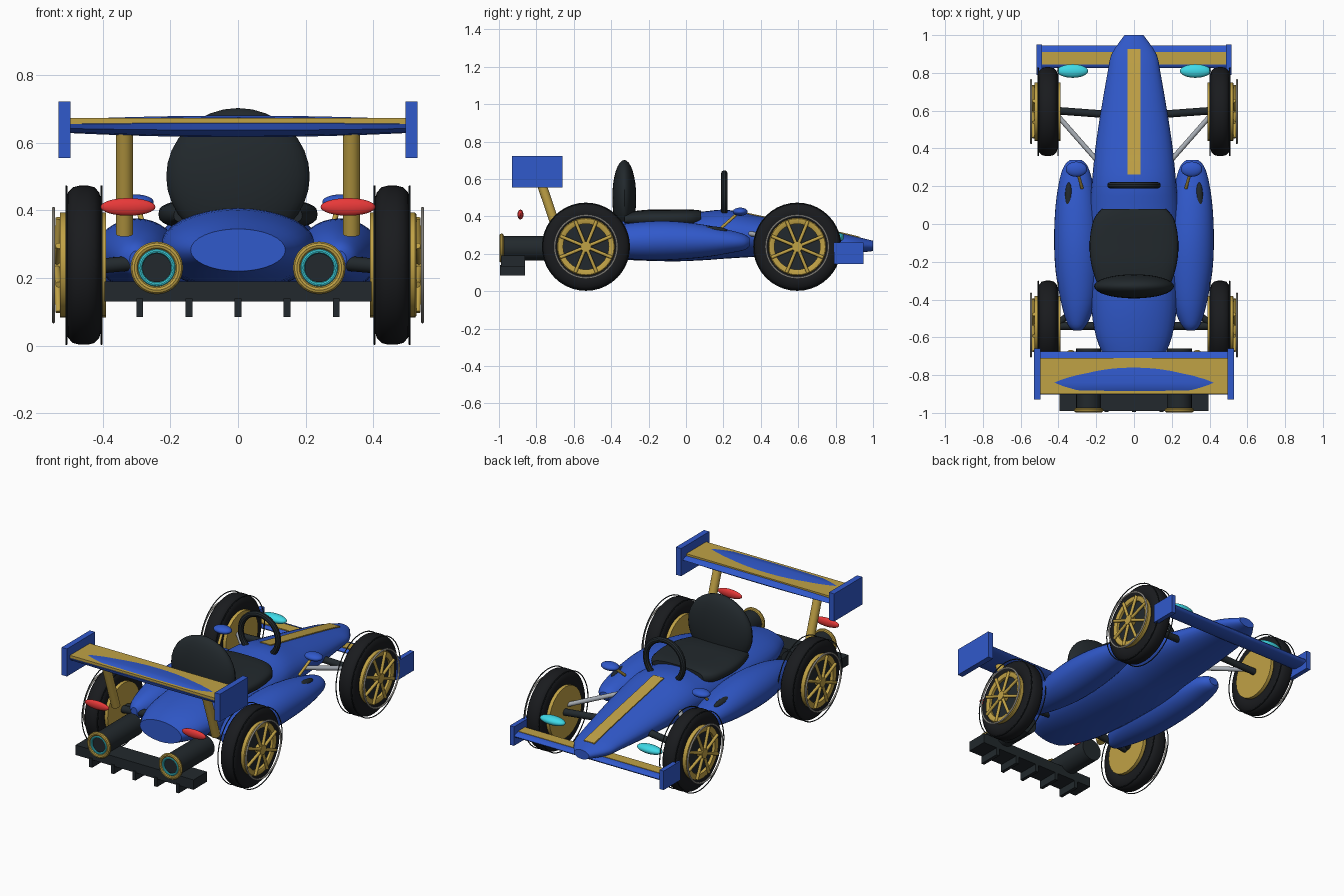
import bpy, bmesh
from math import sin, cos, pi, copysign
from mathutils import Vector, Matrix

if "Cube" in bpy.data.objects:
    bpy.data.objects.remove(bpy.data.objects["Cube"])


def mat(name, r, g, b):
    m = bpy.data.materials.new(name)
    m.diffuse_color = (r, g, b, 1)
    m.use_nodes = True
    m.node_tree.nodes["Principled BSDF"].inputs["Base Color"].default_value = m.diffuse_color
    return m


BLUE = mat("blue", 0.03, 0.10, 0.60)
GOLD = mat("gold", 0.53, 0.36, 0.06)
DARK = mat("dark", 0.016, 0.022, 0.026)
RUBBER = mat("rubber", 0.010, 0.011, 0.013)
CYAN = mat("cyan", 0.05, 0.70, 0.80)
RED = mat("red", 0.80, 0.04, 0.04)
PALE = mat("pale", 0.75, 0.72, 0.65)
STEEL = mat("steel", 0.38, 0.41, 0.45)


def finish(name, bm, m):
    bmesh.ops.recalc_face_normals(bm, faces=bm.faces)
    me = bpy.data.meshes.new(name)
    bm.to_mesh(me)
    bm.free()
    me.materials.append(m)
    ob = bpy.data.objects.new(name, me)
    bpy.context.collection.objects.link(ob)
    return ob


def loft(name, rings, m, closed=False):
    """Skin a list of point rings; cap the ends unless closed into a loop."""
    bm = bmesh.new()
    vs = [[bm.verts.new(p) for p in r] for r in rings]
    n = len(vs[0])
    pairs = list(zip(vs, vs[1:])) + ([(vs[-1], vs[0])] if closed else [])
    for a, b in pairs:
        for i in range(n):
            j = (i + 1) % n
            bm.faces.new((a[i], a[j], b[j], b[i]))
    if not closed:
        bm.faces.new(vs[0])
        bm.faces.new(vs[-1])
    return finish(name, bm, m)


def refine(rows, k=4):
    """Catmull-Rom interpolation of section parameters."""
    rows = [Vector(r) for r in rows]
    out = []
    for i in range(len(rows) - 1):
        p0, p1, p2, p3 = rows[max(i - 1, 0)], rows[i], rows[i + 1], rows[min(i + 2, len(rows) - 1)]
        for s in range(k):
            t = s / k
            out.append(p1 + 0.5 * t * ((p2 - p0) + t * (2 * p0 - 5 * p1 + 4 * p2 - p3
                       + t * (3 * p1 - p0 - 3 * p2 + p3))))
    return out + [rows[-1]]


def oval_loft(name, rows, m, e=1.0, n=32):
    """Rows: y, centre x, half width, bottom z, top z."""
    rings = []
    for y, xc, rx, z0, z1 in refine(rows):
        ring = []
        for i in range(n):
            c, s = cos(2 * pi * i / n), sin(2 * pi * i / n)
            ring.append((xc + rx * copysign(abs(c) ** e, c), y,
                         (z0 + z1) / 2 + (z1 - z0) / 2 * copysign(abs(s) ** e, s)))
        rings.append(ring)
    return loft(name, rings, m)


def lathe(name, profile, centre, axis, m, n=40):
    """Spin a closed (offset, radius) profile round the x or y axis."""
    rings = []
    for i in range(n):
        c, s = cos(2 * pi * i / n), sin(2 * pi * i / n)
        rings.append([Vector(centre) + Vector((a, r * c, r * s) if axis == 'x' else (r * c, a, r * s))
                      for a, r in profile])
    return loft(name, rings, m, closed=True)


def ring(name, R, r, centre, axis, m):
    prof = [(r * cos(pi * i / 5), R + r * sin(pi * i / 5)) for i in range(10)]
    return lathe(name, prof, centre, axis, m)


def box(name, x, y, z, m):
    bm = bmesh.new()
    bmesh.ops.create_cube(bm, size=1)
    for v in bm.verts:
        v.co = [(a + b) / 2 + c * (b - a) for (a, b), c in zip((x, y, z), v.co)]
    return finish(name, bm, m)


def ball(name, centre, radii, m):
    bm = bmesh.new()
    bmesh.ops.create_uvsphere(bm, u_segments=32, v_segments=16, radius=1,
                              matrix=Matrix.Translation(centre) @ Matrix.Diagonal((*radii, 1)))
    return finish(name, bm, m)


def rod(name, a, b, r, m):
    a, b = Vector(a), Vector(b)
    q = (b - a).to_track_quat('Z', 'Y').to_matrix().to_4x4()
    bm = bmesh.new()
    bmesh.ops.create_cone(bm, cap_ends=True, segments=24, radius1=r, radius2=r, depth=(b - a).length,
                          matrix=Matrix.Translation((a + b) / 2) @ q)
    return finish(name, bm, m)


# body, nose at +y
body = [(-.74, 0, .14, .22, .345), (-.6, 0, .20, .195, .38), (-.4, 0, .23, .172, .405),
        (-.1, 0, .235, .16, .41), (.08, 0, .235, .165, .425), (.22, 0, .223, .175, .435),
        (.4, 0, .205, .185, .40), (.6, 0, .175, .19, .36), (.8, 0, .14, .198, .318),
        (.9, 0, .118, .203, .295), (1, 0, .05, .215, .27)]
oval_loft("body", body, BLUE)

# nose stripe following the body top
stripe = []
for y, _, _, _, z in refine(body):
    if .25 < y < .93:
        stripe.append([(-.035, y, z - .02), (.035, y, z - .02), (.035, y, z + .004), (-.035, y, z + .004)])
loft("nose_stripe", stripe, GOLD)

# cockpit, seat and steering wheel
oval_loft("cockpit", [(-.33, 0, .19, .35, .42), (-.22, 0, .225, .34, .435), (-.1, 0, .235, .34, .437),
                      (.02, 0, .215, .34, .437), (.08, 0, .17, .35, .432)], DARK, e=.7)
ball("seat_back", (0, -.33, .50), (.212, .064, .202), DARK)
ring("steering_wheel", .125, .017, (0, .205, .505), 'y', DARK)


def wing(name, yc, zc, half, section, thick, m):
    rings = []
    for i in range(17):
        x = half * (i / 8 - 1)
        t = thick(x / half)
        rings.append([(x, yc + u, zc + t * v) for u, v in section])
    return loft(name, rings, m)


# rear wing
foil = [(.115, -.005), (.095, .010), (.06, .018), (0, .022), (-.05, .027), (-.09, .023), (-.112, .006),
        (-.105, -.012), (-.06, -.027), (0, -.031), (.06, -.026), (.1, -.016)]
wing("rear_wing", -.79, .65, .5, foil, lambda u: .7 + .4 * (1 - u * u), BLUE)
box("rear_wing_panel", (-.495, .495), (-.90, -.71), (.652, .672), GOLD)

# front wing
oval = [(.06 * cos(pi * i / 8), .018 * sin(pi * i / 8)) for i in range(16)]
wing("front_wing", .885, .2, .495, oval, lambda u: 1, BLUE)
box("front_wing_panel", (-.49, .49), (.845, .91), (.195, .219), GOLD)

# diffuser with fins
box("diffuser", (-.395, .395), (-.99, -.86), (.13, .19), DARK)
for i in range(5):
    x = (i - 2) * .145
    box("diffuser_fin", (x - .01, x + .01), (-.995, -.86), (.085, .14), DARK)

for s in (-1, 1):
    def X(a, b):
        return (min(s * a, s * b), max(s * a, s * b))

    # side pods with top vents
    oval_loft("side_pod", [(-.565, s * .30, .02, .23, .28), (-.53, s * .30, .052, .205, .31),
                           (-.42, s * .295, .09, .185, .345), (-.25, s * .297, .118, .168, .37),
                           (-.08, s * .30, .123, .168, .375), (.1, s * .305, .11, .182, .355),
                           (.24, s * .308, .085, .205, .325), (.31, s * .308, .06, .22, .305),
                           (.34, s * .308, .03, .24, .285)], BLUE)
    ball("pod_vent", (s * .345, .125, .325), (.022, .095, .022), DARK)
    # mirrors
    ball("mirror", (s * .305, .29, .425), (.056, .04, .022), BLUE)
    rod("mirror_stalk", (s * .275, .19, .34), (s * .30, .28, .42), .008, GOLD)
    # wing end plates and struts
    box("rear_end_plate", X(.495, .53), (-.93, -.66), (.555, .722), BLUE)
    box("front_end_plate", X(.487, .515), (.79, .95), (.145, .26), BLUE)
    rod("wing_strut", (s * .335, -.69, .33), (s * .335, -.795, .64), .025, GOLD)
    # lights
    ball("headlight", (s * .325, .81, .29), (.082, .036, .025), CYAN)
    ball("tail_light", (s * .325, -.885, .41), (.081, .016, .026), RED)
    # exhausts
    rod("exhaust", (s * .24, -.985, .23), (s * .24, -.66, .23), .066, DARK)
    ring("exhaust_rim", .066, .012, (s * .24, -.986, .23), 'y', GOLD)
    ring("exhaust_glow", .049, .007, (s * .24, -.988, .23), 'y', CYAN)
    # suspension
    rod("front_axle", (s * .14, .58, .26), (s * .41, .60, .24), .02, DARK)
    rod("front_link", (s * .19, .33, .31), (s * .41, .58, .27), .013, STEEL)
    rod("rear_axle", (s * .14, -.54, .26), (s * .41, -.54, .235), .022, DARK)
    rod("rear_link", (s * .18, -.36, .28), (s * .41, -.53, .235), .018, DARK)

    # wheels
    for y in (.595, -.535):
        c = Vector((s * .456, y, .238))

        def at(x):
            return (s * x, y, c.z)
        half = [(.04, .145), (.052, .165), (.053, .19), (.046, .215), (.032, .23), (.012, .235)]
        lathe("tyre", half + [(-a, r) for a, r in reversed(half)], c, 'x', RUBBER, 56)
        for x in (.403, .507):
            ring("tyre_ring", .233, .003, at(x), 'x', DARK)
        rod("wheel_core", at(.41), at(.508), .15, DARK)
        rod("inner_disc", at(.39), at(.415), .155, GOLD)
        lathe("rim", [(-.015, .155), (.012, .155), (.016, .15), (.016, .128), (.012, .122), (-.015, .122)],
              at(.511), 'x', GOLD)
        ring("rim_trim", .167, .005, at(.545), 'x', PALE)
        rod("hub", at(.50), at(.545), .028, GOLD)
        for k in range(8):
            a = k * pi / 4 + pi / 8
            d = Vector((0, cos(a), sin(a)))
            rod("spoke", Vector(at(.535)) + d * .015, Vector(at(.53)) + d * .15, .009, GOLD)

# smooth shading with sharp edges kept
bpy.ops.object.select_all(action='SELECT')
bpy.context.view_layer.objects.active = bpy.data.objects["body"]
bpy.ops.object.shade_smooth_by_angle(angle=0.6)
